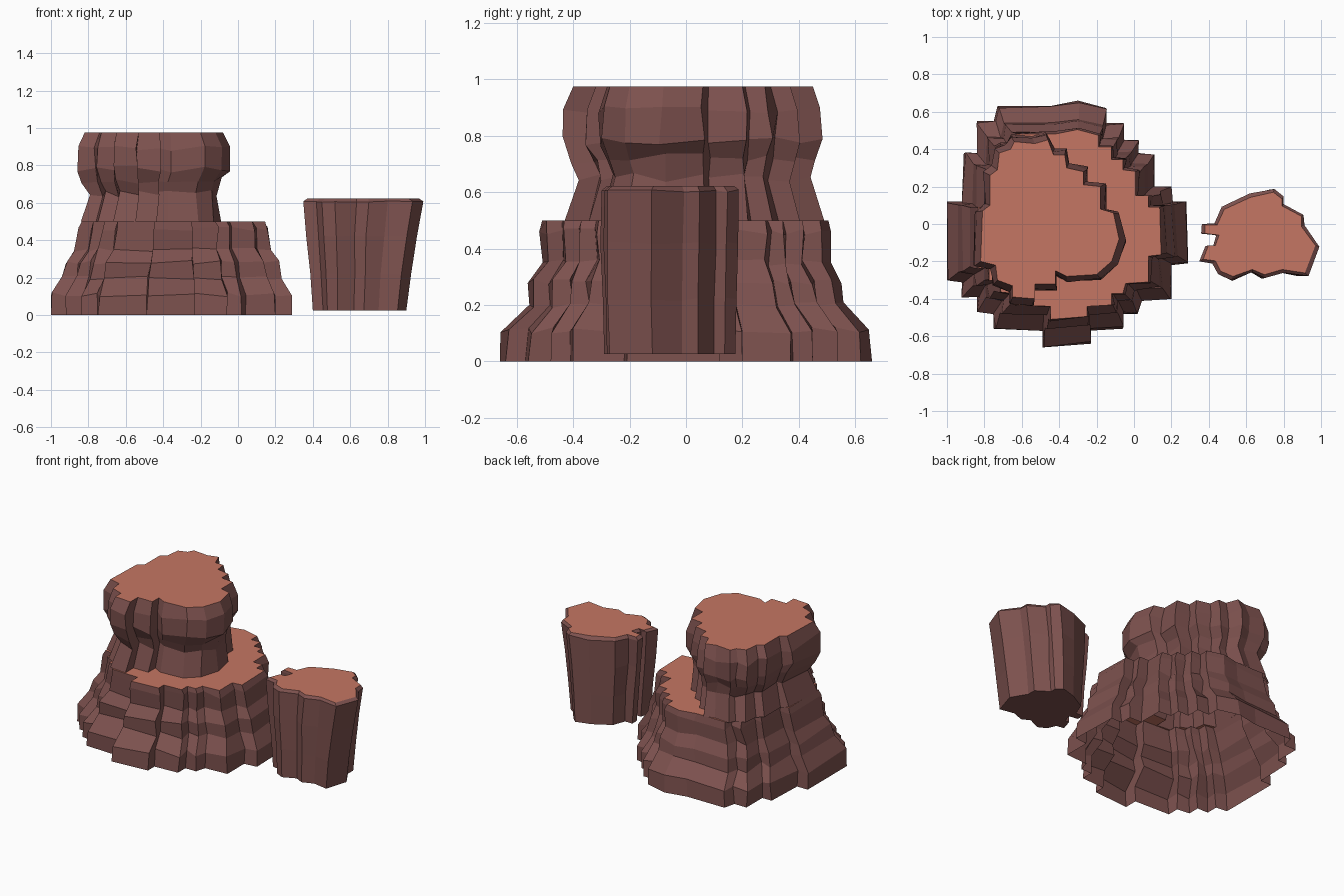
import bpy, bmesh, random
from mathutils import Vector
from mathutils.geometry import delaunay_2d_cdt

if "Cube" in bpy.data.objects:
    bpy.data.objects.remove(bpy.data.objects["Cube"])

random.seed(4)


def material(name, rgb):
    m = bpy.data.materials.new(name)
    m.diffuse_color = (*rgb, 1)
    m.use_nodes = True
    m.node_tree.nodes["Principled BSDF"].inputs["Base Color"].default_value = m.diffuse_color
    return m


ROCK = material("brown rock", (0.205, 0.083, 0.077))
TOP = material("orange sandstone top", (0.56, 0.18, 0.125))

# Stepped plan outlines, seen from above (clockwise)
BASE = [(-1, .12), (-.92, .12), (-.91, .38), (-.84, .38), (-.84, .55), (-.75, .55), (-.73, .63),
        (-.45, .63), (-.30, .66), (-.15, .62), (-.15, .54), (-.06, .54), (-.06, .45), (.02, .45),
        (.02, .38), (.11, .37), (.11, .20), (.20, .20), (.20, .12), (.28, .12), (.29, -.21),
        (.20, -.22), (.20, -.40), (.04, -.41), (.02, -.48), (-.06, -.48), (-.06, -.56),
        (-.23, -.57), (-.23, -.64), (-.49, -.66), (-.49, -.57), (-.75, -.56), (-.75, -.48),
        (-.84, -.47), (-.84, -.39), (-.92, -.39), (-.92, -.31), (-1, -.30)]
TOWER = [(-.81, .07), (-.77, .10), (-.77, .26), (-.73, .29), (-.72, .38), (-.66, .40), (-.64, .44),
         (-.53, .43), (-.46, .45), (-.43, .37), (-.37, .37), (-.36, .30), (-.27, .28), (-.27, .21),
         (-.18, .20), (-.18, .08), (-.11, .06), (-.08, -.08), (-.12, -.20), (-.20, -.27),
         (-.36, -.28), (-.42, -.25), (-.42, -.32), (-.53, -.32), (-.53, -.40), (-.65, -.39),
         (-.65, -.33), (-.73, -.30), (-.74, -.22), (-.82, -.20)]
PILLAR = [(.99, -.12), (.91, -.01), (.91, .05), (.80, .11), (.80, .15), (.75, .19), (.62, .16),
          (.47, .09), (.43, 0), (.36, 0), (.36, -.05), (.44, -.06), (.42, -.12), (.38, -.12),
          (.35, -.20), (.42, -.21), (.45, -.27), (.52, -.30), (.63, -.26), (.70, -.29),
          (.80, -.26), (.93, -.28)]


def fit(outline, z, x0, x1, y0, y1):
    """Stretch an outline into the given bounds at height z."""
    xs, ys = zip(*outline)
    ax, bx, ay, by = min(xs), max(xs), min(ys), max(ys)
    return [Vector((x0 + (x - ax) / (bx - ax) * (x1 - x0),
                    y0 + (y - ay) / (by - ay) * (y1 - y0), z)) for x, y in outline]


def finish(bm, name):
    me = bpy.data.meshes.new(name)
    bm.to_mesh(me)
    bm.free()
    me.materials.append(ROCK)
    me.materials.append(TOP)
    ob = bpy.data.objects.new(name, me)
    bpy.context.collection.objects.link(ob)
    return ob


def loft(name, outline, rings, top=True, bottom=False, dz=.018, dr=.008):
    """Skin stacked rings, roughening the middle ones into uneven strata."""
    bm = bmesh.new()
    loops = []
    for i, r in enumerate(rings):
        pts = fit(outline, *r)
        if 0 < i < len(rings) - 1:
            for p in pts:
                p += Vector((random.uniform(-dr, dr), random.uniform(-dr, dr),
                             random.uniform(-dz, dz)))
        loops.append([bm.verts.new(p) for p in pts])
    n = len(outline)
    for a, b in zip(loops, loops[1:]):
        for i in range(n):
            j = (i + 1) % n
            bm.faces.new((a[j], a[i], b[i], b[j]))
    if top:
        bm.faces.new(loops[-1][::-1]).material_index = 1
    if bottom:
        bm.faces.new(loops[0])
    return finish(bm, name)


# Wide stepped base, open underneath
base_rings = [(0, -1, .29, -.66, .66), (.11, -.995, .29, -.655, .655), (.20, -.935, .23, -.56, .56),
              (.28, -.92, .215, -.56, .55), (.35, -.87, .17, -.51, .51),
              (.46, -.845, .165, -.515, .515), (.50, -.835, .145, -.51, .505)]
loft("mesa_base", BASE, base_rings, top=False, dz=.012)

# Upper tower with a narrow waist and bulging head
tower_rings = [(.50, -.84, -.09, -.43, .49), (.65, -.79, -.11, -.38, .44), (.72, -.83, -.09, -.40, .46),
               (.78, -.855, -.045, -.44, .485), (.89, -.855, -.045, -.435, .48),
               (.975, -.82, -.08, -.40, .45)]
loft("mesa_tower", TOWER, tower_rings)

# Terrace: area inside the base rim but outside the tower foot
outer = [p.to_2d() for p in fit(BASE, *base_rings[-1])]
inner = [p.to_2d() for p in fit(TOWER, *tower_rings[0])]
no, ni = len(outer), len(inner)
verts, _, faces, _, _, origin = delaunay_2d_cdt(
    outer + inner, [], [list(range(no))[::-1], list(range(no, no + ni))[::-1]], 1, 1e-5)
bm = bmesh.new()
vs = [bm.verts.new((v.x, v.y, .50)) for v in verts]
for f, o in zip(faces, origin):
    if 0 in o and 1 not in o:
        face = bm.faces.new([vs[i] for i in f])
        face.normal_update()
        if face.normal.z < 0:
            face.normal_flip()
        face.material_index = 1
finish(bm, "terrace_top")

# Separate tapering pillar with a chipped rim
loft("side_pillar", PILLAR,
     [(.025, .40, .90, -.29, .175), (.22, .385, .925, -.295, .18), (.42, .365, .955, -.30, .185),
      (.605, .35, .99, -.30, .19), (.622, .37, .97, -.28, .17)], bottom=True, dz=.006, dr=.004)
